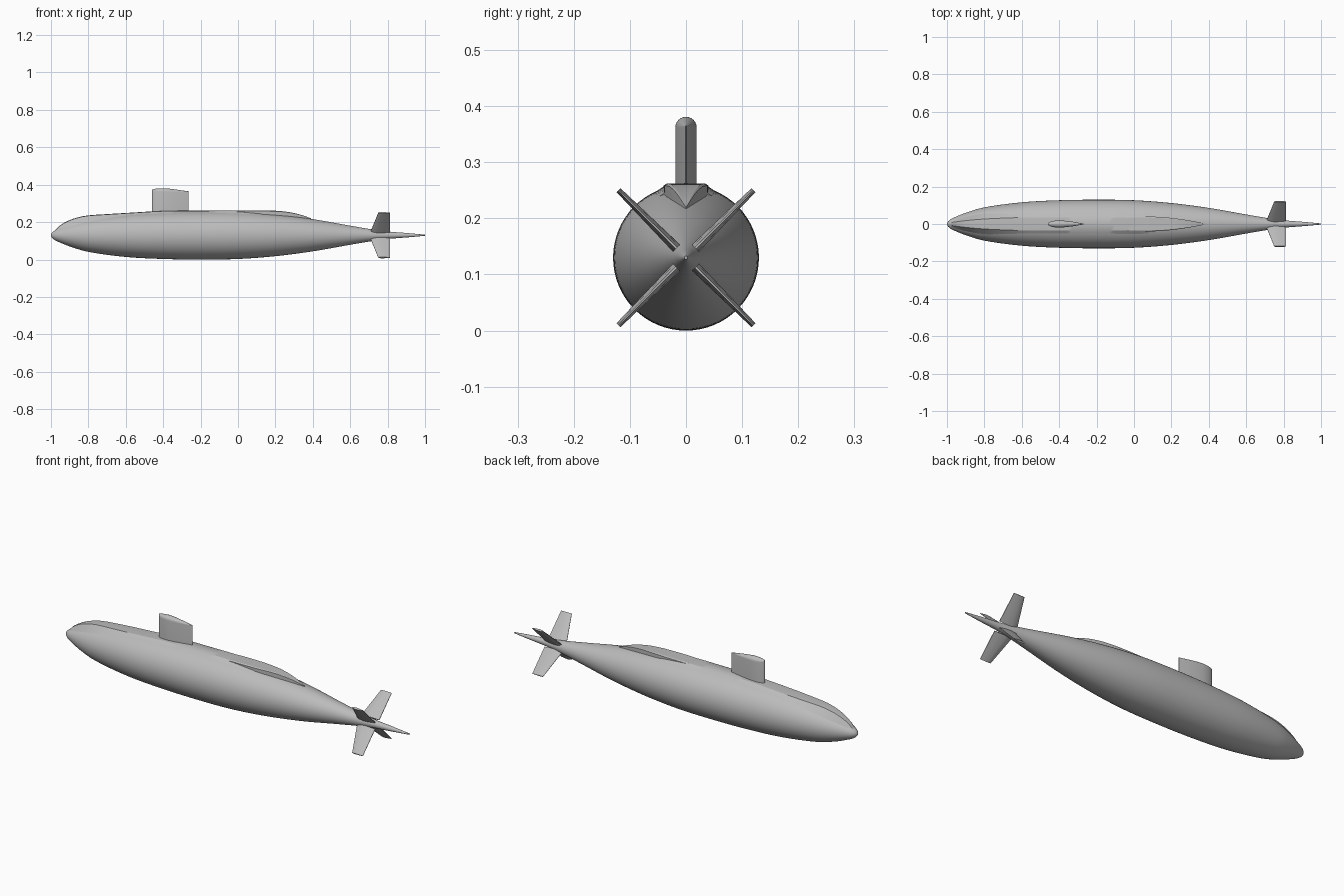
import bpy, bmesh
from math import sin, cos, pi, sqrt, radians
from mathutils import Matrix

if "Cube" in bpy.data.objects:
    bpy.data.objects.remove(bpy.data.objects["Cube"])

AXIS = 0.13  # height of the hull centreline

grey = bpy.data.materials.new("hull grey")
grey.use_nodes = True
colour = (0.5, 0.5, 0.5, 1)
grey.diffuse_color = colour
grey.node_tree.nodes["Principled BSDF"].inputs["Base Color"].default_value = colour


def curve(points, x):
    """Smooth interpolation through (x, value) points."""
    if x <= points[0][0]:
        return points[0][1]
    if x >= points[-1][0]:
        return points[-1][1]

    def slope(k):
        a, b = points[max(k - 1, 0)], points[min(k + 1, len(points) - 1)]
        return (b[1] - a[1]) / (b[0] - a[0])

    i = max(k for k in range(len(points) - 1) if points[k][0] <= x)
    (x0, v0), (x1, v1) = points[i], points[i + 1]
    d = x1 - x0
    t = (x - x0) / d
    return ((2*t**3 - 3*t**2 + 1) * v0 + (t**3 - 2*t**2 + t) * d * slope(i)
            + (3*t**2 - 2*t**3) * v1 + (t**3 - t**2) * d * slope(i + 1))


def spread(a, b, n):
    return [a + (b - a) * i / n for i in range(n + 1)]


def loft(name, rings, matrix=None, angle=30):
    """Skin a list of equal-length closed rings and cap the ends."""
    bm = bmesh.new()
    loops = [[bm.verts.new(p) for p in ring] for ring in rings]
    n = len(loops[0])
    for a, b in zip(loops, loops[1:]):
        for i in range(n):
            j = (i + 1) % n
            bm.faces.new((a[i], a[j], b[j], b[i]))
    bm.faces.new(loops[0])
    bm.faces.new(loops[-1])
    if matrix:
        bm.transform(matrix)
    bmesh.ops.recalc_face_normals(bm, faces=bm.faces)
    mesh = bpy.data.meshes.new(name)
    bm.to_mesh(mesh)
    bm.free()
    mesh.materials.append(grey)
    obj = bpy.data.objects.new(name, mesh)
    bpy.context.collection.objects.link(obj)
    bpy.ops.object.select_all(action='DESELECT')
    obj.select_set(True)
    bpy.context.view_layer.objects.active = obj
    bpy.ops.object.shade_smooth_by_angle(angle=radians(angle))
    return obj


# Hull: round body, blunt nose at -x, long pointed tail at +x
HULL = [(-0.95, 0.040), (-0.9, 0.060), (-0.8, 0.089), (-0.6, 0.116),
        (-0.4, 0.127), (-0.2, 0.130), (0, 0.127), (0.2, 0.112), (0.4, 0.086),
        (0.6, 0.051), (0.7, 0.034), (0.8, 0.020), (0.9, 0.012), (1, 0.003)]


def radius(x):
    if x < -0.95:
        return 0.040 * sqrt(max(x + 1, 0.0002) / 0.05)
    return curve(HULL, x)


stations = [-1 + 0.05 * t * t for t in spread(0, 1, 8)] + spread(-0.93, 1, 70)
loft("hull", [[(x, radius(x) * cos(2*pi*k/64), AXIS + radius(x) * sin(2*pi*k/64))
               for k in range(64)] for x in stations])

# Fore deck: shallow raised casing with a flat top, blended into the hull
DECK = [(-0.98, 0.155), (-0.95, 0.184), (-0.9, 0.211), (-0.85, 0.227),
        (-0.8, 0.236), (-0.7, 0.243), (-0.6, 0.249), (-0.4, 0.260),
        (-0.2, 0.262), (0, 0.2615), (0.12, 0.25)]


def deck_ring(x):
    r = radius(x)
    base = min(0.68 * r, 0.062)
    top = min(0.3 * r, 0.034)
    side = AXIS + sqrt(r*r - base*base) - 0.002
    z = curve(DECK, x)
    return [(x, -base, side), (x, -top, z - 0.002), (x, 0, z),
            (x, top, z - 0.002), (x, base, side), (x, 0, AXIS)]


loft("fore_deck", [deck_ring(x) for x in spread(-0.98, 0.12, 44)])

# Aft fairing: flat-topped casing that narrows to a point behind
FAIRING_TOP = [(-0.05, 0.260), (0, 0.262), (0.2, 0.261), (0.27, 0.254),
               (0.33, 0.241), (0.39, 0.221)]
FAIRING_WIDTH = [(-0.05, 0.039), (0.05, 0.040), (0.15, 0.037), (0.25, 0.026),
                 (0.33, 0.013), (0.39, 0.001)]


def fairing_ring(x):
    w, z = curve(FAIRING_WIDTH, x), curve(FAIRING_TOP, x)
    return [(x, -w, AXIS + 0.05), (x, -w, z - 0.1 * w), (x, -0.85 * w, z),
            (x, 0.85 * w, z), (x, w, z - 0.1 * w), (x, w, AXIS + 0.05)]


loft("aft_fairing", [fairing_ring(x) for x in spread(-0.05, 0.39, 32)])

# Sail: teardrop plan with a rounded, gently sloping top
SAIL_TOP = [(-0.46, 0.374), (-0.43, 0.380), (-0.38, 0.380), (-0.265, 0.365)]


def sail_ring(x):
    t = (x + 0.46) / 0.195
    h = 0.0005 + 0.0185 * (sqrt(1 - (1 - t / 0.3)**2) if t < 0.3
                           else 1 - ((t - 0.3) / 0.7)**1.6)
    z = curve(SAIL_TOP, x)
    arc = [(x, -h * cos(a), z - h + h * sin(a)) for a in spread(0, pi, 12)]
    return [(x, -h, 0.2)] + arc + [(x, h, 0.2)]


loft("sail", [sail_ring(-0.46 + 0.195 * t**1.7) for t in spread(0, 1, 28)], angle=40)


# Tail fins: four tapered blades in an X
def fin_ring(distance, front, thick):
    chord = 0.812 - front
    outline = [(0, 0.15), (0.12, 0.75), (0.35, 1), (0.7, 0.7), (1, 0.2)]
    half = [(front + chord * u, thick * v / 2) for u, v in outline]
    return ([(x, y, distance) for x, y in half]
            + [(x, -y, distance) for x, y in reversed(half)])


for name, angle in (("upper_left", 45), ("lower_left", 135),
                    ("lower_right", 225), ("upper_right", 315)):
    place = Matrix.Translation((0, 0, AXIS)) @ Matrix.Rotation(radians(angle), 4, 'X')
    loft(name + "_tail_fin", [fin_ring(0.024, 0.708, 0.018),
                              fin_ring(0.17, 0.75, 0.010)], place)
